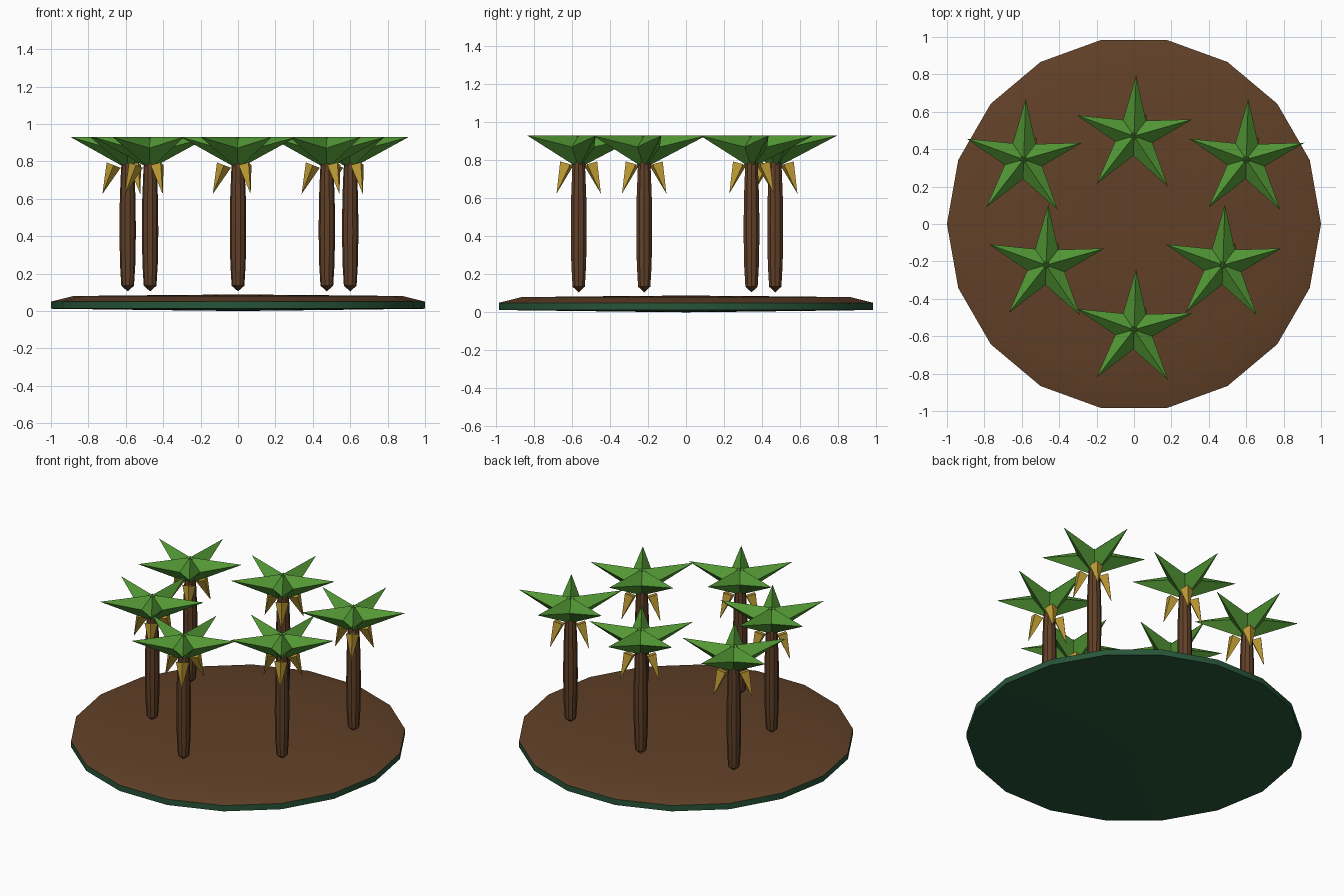
import bpy, bmesh
from math import sin, cos, radians, tau
from mathutils import Vector

if "Cube" in bpy.data.objects:
    bpy.data.objects.remove(bpy.data.objects["Cube"])


def material(name, color):
    m = bpy.data.materials.new(name)
    m.diffuse_color = (*color, 1)
    m.use_nodes = True
    m.node_tree.nodes["Principled BSDF"].inputs["Base Color"].default_value = m.diffuse_color
    return m


BARK = material("brown", (0.12, 0.052, 0.021))
LEAF = material("leaf_green", (0.085, 0.31, 0.035))
MOSS = material("dark_green", (0.02, 0.09, 0.04))
GOLD = material("yellow", (0.52, 0.33, 0.035))


def finish(bm, name, mat, smooth=None):
    bmesh.ops.recalc_face_normals(bm, faces=bm.faces)
    me = bpy.data.meshes.new(name)
    bm.to_mesh(me)
    bm.free()
    ob = bpy.data.objects.new(name, me)
    bpy.context.collection.objects.link(ob)
    me.materials.append(mat)
    if smooth:
        bpy.ops.object.select_all(action='DESELECT')
        ob.select_set(True)
        bpy.context.view_layer.objects.active = ob
        bpy.ops.object.shade_smooth_by_angle(angle=radians(smooth))
    return ob


def lathe(bm, profile, sides, center=(0, 0)):
    """Rings of (radius, z); radius 0 makes a pole."""
    rings = []
    for r, z in profile:
        n = sides if r else 1
        rings.append([bm.verts.new((center[0] + r * cos(tau * i / sides),
                                    center[1] + r * sin(tau * i / sides), z)) for i in range(n)])
    for a, b in zip(rings, rings[1:]):
        for i in range(sides):
            j = (i + 1) % sides
            quad = [a[i % len(a)], a[j % len(a)], b[j % len(b)], b[i % len(b)]]
            bm.faces.new(list(dict.fromkeys(quad)))


def spike(bm, center, angle, base, tip, radius):
    """Four-sided cone in the radial plane; base and tip are (r, z)."""
    out = Vector((cos(angle), sin(angle), 0))
    side = Vector((-sin(angle), cos(angle), 0))
    origin = Vector((*center, 0))
    b = origin + out * base[0] + Vector((0, 0, base[1]))
    t = origin + out * tip[0] + Vector((0, 0, tip[1]))
    up = side.cross((t - b).normalized())
    ring = [bm.verts.new(b + d * radius) for d in (up, side, -up, -side)]
    top = bm.verts.new(t)
    bm.faces.new(ring)
    for i in range(4):
        bm.faces.new((ring[i], ring[(i + 1) % 4], top))


# Island base: dark green slab below, brown soil above
bm = bmesh.new()
lathe(bm, [(0, 0), (0.2, 0.002), (1, 0.012), (1, 0.05), (0, 0.05)], 18)
finish(bm, "island_slab", MOSS, 30)
bm = bmesh.new()
lathe(bm, [(0, 0.05), (1, 0.05), (0.88, 0.08), (0.3, 0.086), (0, 0.088)], 18)
finish(bm, "island_soil", BARK, 30)

# Palm trees
TREES = [(0, 0.47), (-0.59, 0.345), (0.6, 0.345),
         (-0.47, -0.22), (0.475, -0.22), (0, -0.565)]
for n, c in enumerate(TREES, 1):
    # trunk, slightly bulging with a pointed foot
    bm = bmesh.new()
    lathe(bm, [(0, 0.105), (0.034, 0.135), (0.041, 0.25), (0.044, 0.42),
               (0.042, 0.6), (0.036, 0.75), (0.03, 0.82), (0, 0.85)], 10, c)
    finish(bm, f"trunk_{n}", BARK, 35)
    # five star-shaped fronds
    bm = bmesh.new()
    for k in range(5):
        spike(bm, c, radians(88 + 72 * k), (0, 0.85), (0.325, 0.93), 0.083)
    finish(bm, f"fronds_{n}", LEAF)
    # three hanging yellow fruit clusters
    bm = bmesh.new()
    for k in range(3):
        spike(bm, c, radians(180 + 120 * k), (0.075, 0.78), (0.135, 0.625), 0.04)
    finish(bm, f"fruit_{n}", GOLD)
